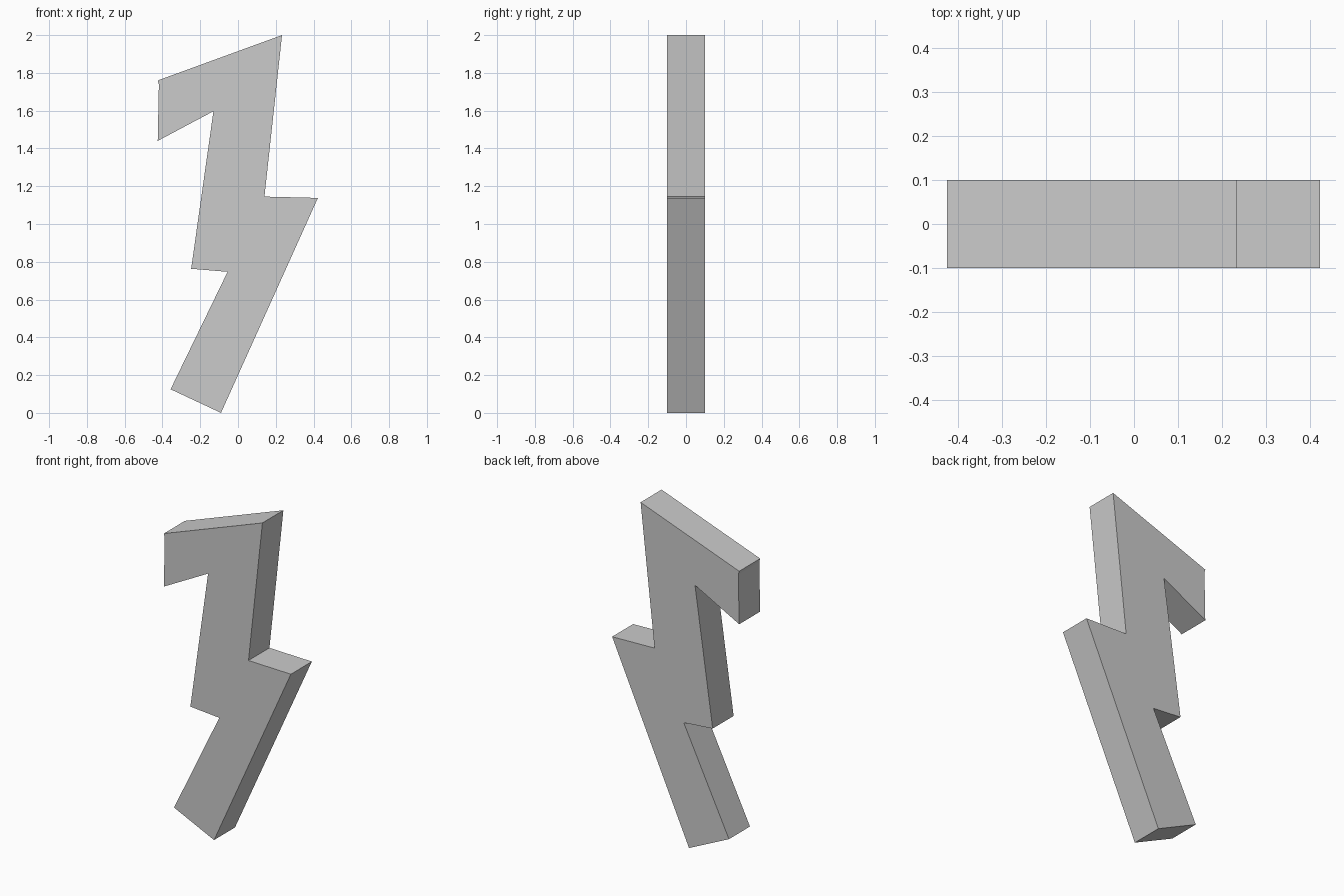
import bpy, bmesh

if "Cube" in bpy.data.objects:
    bpy.data.objects.remove(bpy.data.objects["Cube"])

# Bolt outline in the front plane (x, z)
OUTLINE = [
    (0.233, 2.0), (-0.425, 1.76), (-0.419, 1.738), (-0.425, 1.44),
    (-0.13, 1.597), (-0.248, 0.763), (-0.055, 0.747), (-0.357, 0.125),
    (-0.09, 0.0), (0.423, 1.138), (0.14, 1.145),
]
THICKNESS = 0.2

# Flat profile extruded front to back
bm = bmesh.new()
face = bm.faces.new([bm.verts.new((x, -THICKNESS / 2, z)) for x, z in OUTLINE])
extruded = bmesh.ops.extrude_face_region(bm, geom=[face], use_keep_orig=True)
back = [v for v in extruded["geom"] if isinstance(v, bmesh.types.BMVert)]
bmesh.ops.translate(bm, verts=back, vec=(0, THICKNESS, 0))
bmesh.ops.recalc_face_normals(bm, faces=bm.faces)

mesh = bpy.data.meshes.new("lightning_bolt")
bm.to_mesh(mesh)
bm.free()
bolt = bpy.data.objects.new("lightning_bolt", mesh)
bpy.context.collection.objects.link(bolt)
